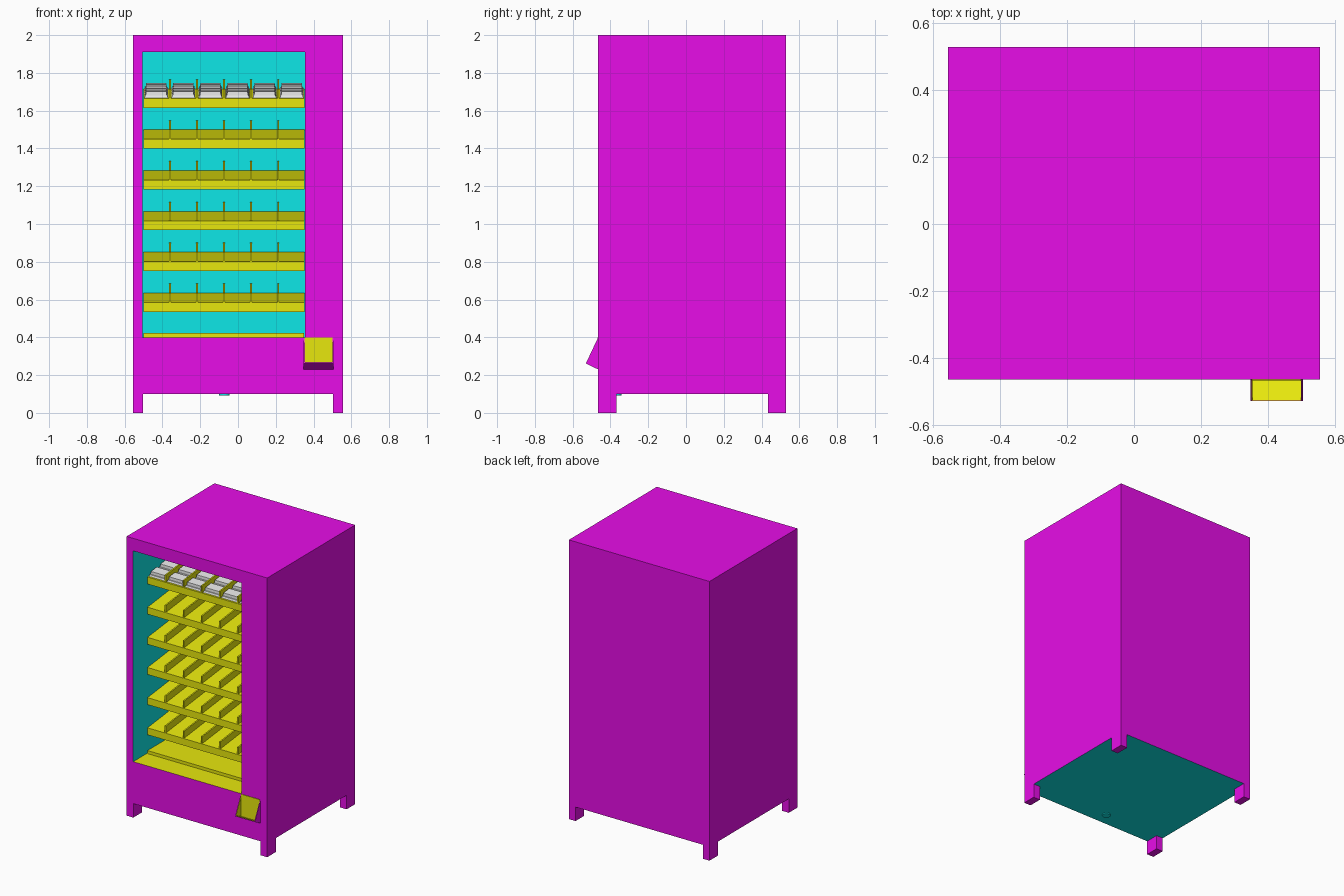
import bpy, bmesh, math
from mathutils import Vector, Matrix

if "Cube" in bpy.data.objects:
    bpy.data.objects.remove(bpy.data.objects["Cube"])


def material(name, rgb):
    m = bpy.data.materials.new(name)
    m.diffuse_color = (*rgb, 1)
    m.use_nodes = True
    m.node_tree.nodes["Principled BSDF"].inputs["Base Color"].default_value = m.diffuse_color
    return m


MAGENTA = material("magenta_paint", (0.8, 0.004, 0.8))
CYAN = material("cyan_lining", (0.004, 0.8, 0.8))
YELLOW = material("yellow_metal", (0.8, 0.8, 0.004))
WHITE = material("white_wrapper", (0.8, 0.8, 0.8))


def finish(bm, name, *mats):
    bmesh.ops.recalc_face_normals(bm, faces=bm.faces)
    me = bpy.data.meshes.new(name)
    bm.to_mesh(me)
    bm.free()
    for m in mats:
        me.materials.append(m)
    ob = bpy.data.objects.new(name, me)
    bpy.context.collection.objects.link(ob)
    return ob


def prism(name, x0, x1, profile, mat):
    """Extrude a (y, z) profile along x."""
    bm = bmesh.new()
    a = [bm.verts.new((x0, y, z)) for y, z in profile]
    b = [bm.verts.new((x1, y, z)) for y, z in profile]
    bm.faces.new(a)
    bm.faces.new(b[::-1])
    n = len(a)
    for i in range(n):
        bm.faces.new((a[i], b[i], b[(i + 1) % n], a[(i + 1) % n]))
    return finish(bm, name, mat)


def box(name, x0, x1, y0, y1, z0, z1, mat):
    return prism(name, x0, x1, [(y0, z0), (y1, z0), (y1, z1), (y0, z1)], mat)


HX, FRONT, BACK, BASE, TOP = 0.557, -0.465, 0.53, 0.1, 2.0
L, R, SILL, HEAD = -0.505, 0.355, 0.4, 1.91     # window opening
LIP, REAR = -0.31, 0.13                         # shelf front and cavity back

# Cabinet: outer shell, framed front, recessed display cavity
bm = bmesh.new()


def ring(x0, x1, z0, z1, y):
    return [bm.verts.new(p) for p in ((x0, y, z0), (x1, y, z0), (x1, y, z1), (x0, y, z1))]


loops = [ring(-HX, HX, BASE, TOP, BACK), ring(-HX, HX, BASE, TOP, FRONT),
         ring(L, R, SILL, HEAD, FRONT), ring(L, R, SILL, HEAD, REAR)]
bm.faces.new(loops[0])
for k, (a, b) in enumerate(zip(loops, loops[1:])):
    for i in range(4):
        f = bm.faces.new((a[i], a[(i + 1) % 4], b[(i + 1) % 4], b[i]))
        if k == 2:                      # cavity walls, with a yellow floor
            f.material_index = 2 if i == 0 else 1
        elif k == 0 and i == 0:         # underside
            f.material_index = 1
bm.faces.new(loops[3]).material_index = 1
finish(bm, "cabinet", MAGENTA, CYAN, YELLOW)

# Four legs
for sx in (-1, 1):
    for y0 in (FRONT, BACK - 0.097):
        x0, x1 = sorted((sx * HX, sx * (HX - 0.053)))
        box("leg", x0, x1, y0, y0 + 0.097, 0, BASE, MAGENTA)

# Small round fitting under the base
bm = bmesh.new()
bmesh.ops.create_cone(bm, cap_ends=True, segments=20, radius1=0.028, radius2=0.028,
                      depth=0.02, matrix=Matrix.Translation((-0.072, -0.37, 0.103)))
finish(bm, "base_fitting", CYAN)

# Raised floor tray inside the cavity
box("floor_tray", L + 0.005, R - 0.005, LIP, REAR - 0.002, SILL, 0.422, YELLOW)

# Six sloping shelves with front lips and lane dividers
PITCH, RISE, LANE = 0.216, 0.05, 0.1435
SX0, SX1 = -0.5, 0.353
END = REAR - 0.002
for s in range(6):
    z = 0.535 + s * PITCH
    prism("shelf", SX0, SX1, [(LIP, z), (LIP, z + 0.05), (END, z + 0.05 + RISE),
          (END, z + 0.035 + RISE), (LIP + 0.015, z + 0.035), (LIP + 0.015, z)], YELLOW)
    for d in range(5):
        x = -0.361 + d * LANE
        prism("lane_divider", x - 0.005, x + 0.005,
              [(LIP + 0.003, z + 0.045), (END, z + 0.045 + RISE),
               (END, z + 0.1 + RISE), (LIP + 0.003, z + 0.1)], YELLOW)

# Wrapped snack packs on the top shelf: a flat base with a raised centre
slope = math.atan2(RISE, END - LIP)
top_z = 0.535 + 5 * PITCH + 0.05
for c in range(6):
    for r in range(4):
        bm = bmesh.new()
        for w, d, h, zc in ((0.125, 0.096, 0.012, 0.008), (0.114, 0.074, 0.026, 0.021)):
            v = bmesh.ops.create_cube(bm, size=1)["verts"]
            bmesh.ops.scale(bm, vec=(w, d, h), verts=v)
            for p in v:                  # taper the upper edge
                if p.co.z > 0:
                    p.co.x *= 0.93
                    p.co.y *= 0.88
            bmesh.ops.translate(bm, vec=(0, 0, zc), verts=v)
        y = LIP + 0.056 + r * 0.107
        at = Vector((SX0 + 0.067 + c * 0.1435, y, top_z + (y - LIP) * math.tan(slope)))
        bmesh.ops.transform(bm, verts=bm.verts,
                            matrix=Matrix.Translation(at) @ Matrix.Rotation(slope, 4, 'X'))
        finish(bm, "snack_pack", WHITE)

# Delivery chute: open scoop, magenta outside and yellow inside
CX0, CX1 = 0.348, 0.505
tri = [(FRONT, 0.4), (-0.53, 0.262), (FRONT, 0.23)]
inner = [(FRONT, 0.398), (-0.529, 0.263), (FRONT, 0.234)]
for x, s in ((CX0, 1), (CX1, -1)):
    prism("chute_side", *sorted((x, x + s * 0.004)), tri, MAGENTA)
    prism("chute_side_lining", *sorted((x + s * 0.004, x + s * 0.006)), inner, YELLOW)
prism("chute_bottom", CX0, CX1,
      [(FRONT, 0.23), (-0.53, 0.262), (-0.53, 0.266), (FRONT, 0.234)], MAGENTA)
prism("chute_bottom_lining", CX0 + 0.005, CX1 - 0.005,
      [(FRONT, 0.234), (-0.528, 0.265), (-0.528, 0.269), (FRONT, 0.238)], YELLOW)
box("chute_back", CX0 + 0.005, CX1 - 0.005, FRONT - 0.004, FRONT, 0.235, 0.398, YELLOW)
